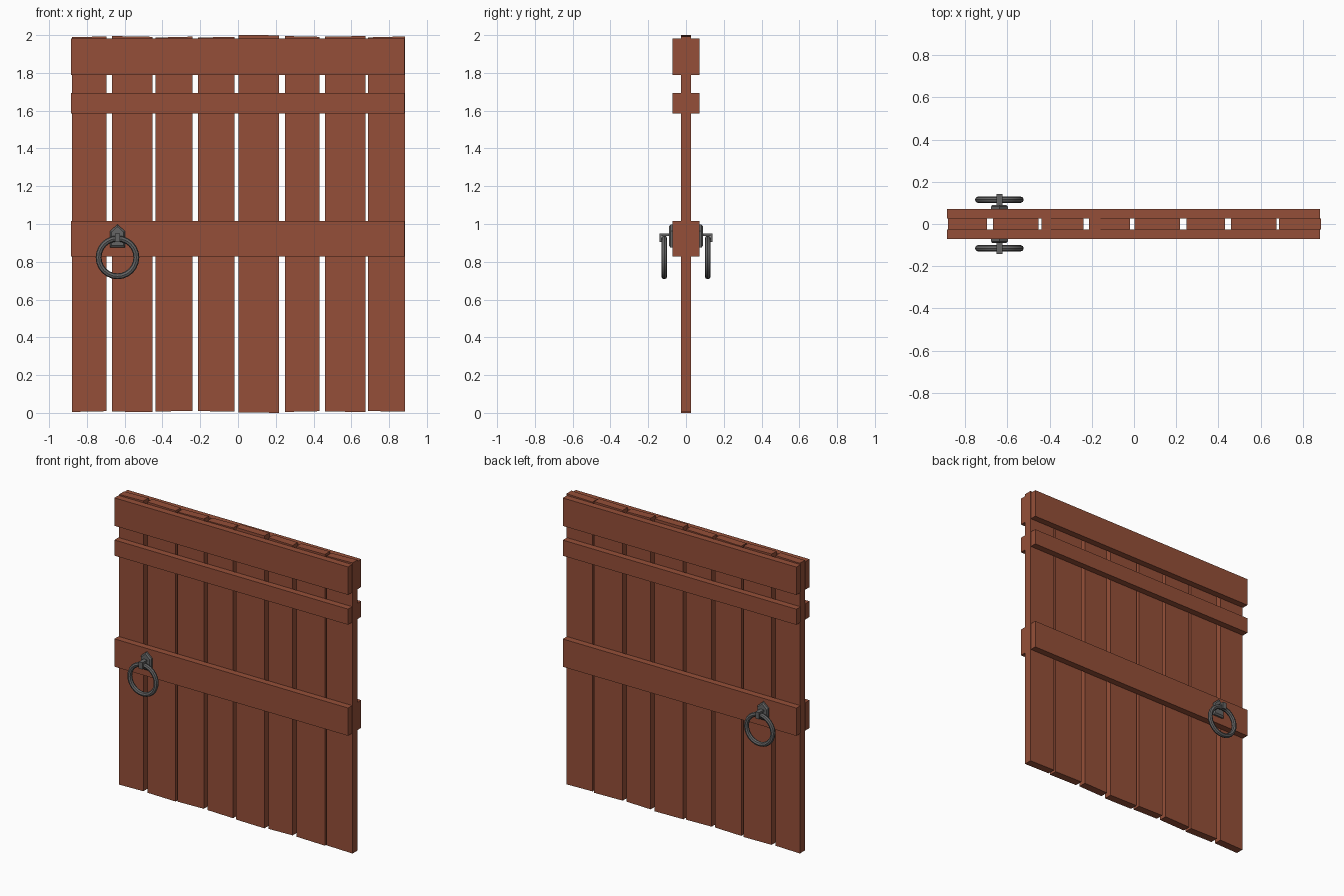
import bpy, bmesh, math
from mathutils import Matrix

if "Cube" in bpy.data.objects:
    bpy.data.objects.remove(bpy.data.objects["Cube"])


def material(name, color):
    m = bpy.data.materials.new(name)
    m.diffuse_color = color
    m.use_nodes = True
    m.node_tree.nodes["Principled BSDF"].inputs["Base Color"].default_value = m.diffuse_color
    return m


WOOD = material("red_wood", (0.30, 0.078, 0.04, 1))
IRON = material("iron", (0.13, 0.13, 0.13, 1))


def finish(bm, name, mat):
    bmesh.ops.recalc_face_normals(bm, faces=bm.faces)
    me = bpy.data.meshes.new(name)
    bm.to_mesh(me)
    bm.free()
    me.materials.append(mat)
    ob = bpy.data.objects.new(name, me)
    bpy.context.collection.objects.link(ob)
    return ob


def extrude_y(name, outline, y0, y1, mat, inset=1.0):
    """Prism from an (x, z) outline; the y1 end may shrink by inset."""
    bm = bmesh.new()
    cx = sum(p[0] for p in outline) / len(outline)
    cz = sum(p[1] for p in outline) / len(outline)
    a = [bm.verts.new((x, y0, z)) for x, z in outline]
    b = [bm.verts.new((cx + (x - cx) * inset, y1, cz + (z - cz) * inset)) for x, z in outline]
    bm.faces.new(a)
    bm.faces.new(b[::-1])
    n = len(a)
    for i in range(n):
        bm.faces.new((a[i], a[(i + 1) % n], b[(i + 1) % n], b[i]))
    return finish(bm, name, mat)


def rect(x0, x1, z0, z1):
    return [(x0, z0), (x1, z0), (x1, z1), (x0, z1)]


# Vertical planks with slightly uneven ends: x0, x1, bottom l/r, top l/r
planks = [
    (-0.88, -0.697, 0.005, 0.009, 1.989, 1.993),
    (-0.667, -0.452, 0.007, 0.004, 1.995, 1.991),
    (-0.437, -0.24, 0.007, 0.011, 1.987, 1.992),
    (-0.213, -0.018, 0.010, 0.006, 1.987, 1.991),
    (0.002, 0.218, 0.003, 0.0, 2.0, 1.999),
    (0.248, 0.432, 0.005, 0.009, 1.995, 1.991),
    (0.46, 0.676, 0.008, 0.004, 1.992, 1.995),
    (0.688, 0.885, 0.010, 0.006, 1.988, 1.993),
]
for i, (x0, x1, bl, br, tl, tr) in enumerate(planks):
    extrude_y(f"plank_{i + 1}", [(x0, bl), (x1, br), (x1, tr), (x0, tl)], -0.027, 0.027, WOOD)

RX, RZ = -0.638, 0.823
for side, s in (("front", -1), ("back", 1)):
    # Horizontal rails
    for part, z0, z1 in (("top", 1.79, 1.981), ("upper", 1.586, 1.693), ("middle", 0.827, 1.017)):
        extrude_y(f"{part}_rail_{side}", rect(-0.885, 0.882, z0, z1), s * 0.027, s * 0.071, WOOD)

    # Pointed handle plate with bevelled front
    plate = [(-0.04, 0.875), (0.04, 0.875), (0.04, 0.962), (0.0, 0.998), (-0.04, 0.962)]
    plate = [(RX + x, z) for x, z in plate]
    extrude_y(f"handle_plate_{side}", plate, s * 0.069, s * 0.082, IRON)
    extrude_y(f"handle_plate_face_{side}", plate, s * 0.082, s * 0.09, IRON, 0.82)

    # Hook that holds the ring
    extrude_y(f"hook_arm_{side}", rect(RX - 0.014, RX + 0.014, 0.936, 0.95), s * 0.08, s * 0.13, IRON)
    extrude_y(f"hook_tip_{side}", rect(RX - 0.014, RX + 0.014, 0.904, 0.95), s * 0.13, s * 0.141, IRON)

    # Pull ring
    bpy.ops.mesh.primitive_torus_add(
        major_segments=24, minor_segments=8, major_radius=0.1, minor_radius=0.0155,
        location=(RX, s * 0.115, RZ), rotation=(math.pi / 2, 0, 0))
    ring = bpy.context.object
    ring.name = f"pull_ring_{side}"
    ring.data.materials.append(IRON)
    bpy.ops.object.shade_smooth_by_angle(angle=math.radians(30))
